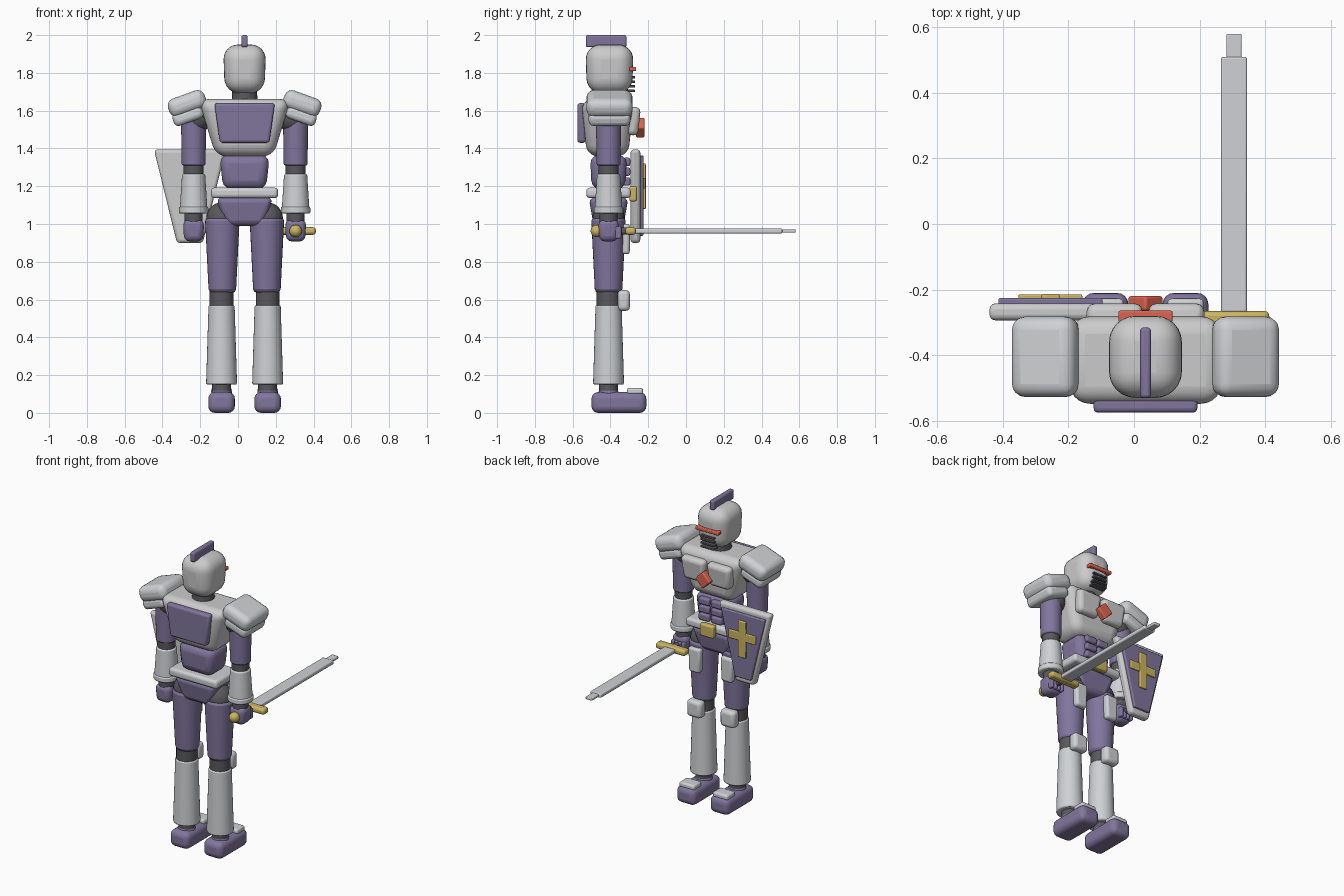
import bpy, bmesh, math
from mathutils import Vector

if "Cube" in bpy.data.objects:
    bpy.data.objects.remove(bpy.data.objects["Cube"])

ORIGIN = Vector((0.035, -0.41, 0))   # body axis; the figure's face looks toward +y


def material(name, rgb):
    m = bpy.data.materials.new(name)
    m.diffuse_color = (*rgb, 1)
    m.use_nodes = True
    m.node_tree.nodes["Principled BSDF"].inputs["Base Color"].default_value = m.diffuse_color
    return m


PURPLE = material("purple", (0.22, 0.18, 0.34))
DARK = material("dark_joint", (0.10, 0.10, 0.11))
LIGHT = material("light_plate", (0.62, 0.64, 0.66))
GOLD = material("gold", (0.60, 0.46, 0.12))
RED = material("red", (0.72, 0.13, 0.08))


def finish(name, bm, loc, mat, bevel, rot, seg=3):
    me = bpy.data.meshes.new(name)
    bm.to_mesh(me)
    bm.free()
    ob = bpy.data.objects.new(name, me)
    bpy.context.collection.objects.link(ob)
    ob.location = ORIGIN + Vector(loc)
    ob.rotation_euler = rot
    if mat:
        me.materials.append(mat)
    if bevel:
        b = ob.modifiers.new("bevel", "BEVEL")
        b.width, b.segments, b.limit_method = bevel, seg, 'ANGLE'
    bpy.ops.object.select_all(action='DESELECT')
    ob.select_set(True)
    bpy.context.view_layer.objects.active = ob
    bpy.ops.object.shade_smooth_by_angle(angle=math.radians(40))
    return ob


def box(name, loc, size, mat=None, bevel=0.01, base=(1, 1), rot=(0, 0, 0), seg=3):
    """Box whose bottom face is scaled by base."""
    bm = bmesh.new()
    bmesh.ops.create_cube(bm, size=1)
    for v in bm.verts:
        k = base if v.co.z < 0 else (1, 1)
        v.co = Vector((v.co.x * size[0] * k[0], v.co.y * size[1] * k[1], v.co.z * size[2]))
    return finish(name, bm, loc, mat, bevel, rot, seg)


def tube(name, x, y, z0, z1, r0, r1, mat=None, bevel=0.008):
    """Tapered vertical cylinder from z0 to z1."""
    bm = bmesh.new()
    bmesh.ops.create_cone(bm, cap_ends=True, segments=32, radius1=r0, radius2=r1, depth=z1 - z0)
    return finish(name, bm, (x, y, (z0 + z1) / 2), mat, bevel, (0, 0, 0), 2)


def ball(name, loc, r, mat):
    bm = bmesh.new()
    bmesh.ops.create_uvsphere(bm, u_segments=24, v_segments=14, radius=r)
    return finish(name, bm, loc, mat, 0, (0, 0, 0))


# torso
box("pelvis", (0, 0, 1.065), (0.30, 0.21, 0.15), PURPLE, 0.03, (0.68, 0.75))
box("belt", (0, 0, 1.165), (0.355, 0.235, 0.055), LIGHT, 0.018)
box("belt_buckle", (0, 0.13, 1.16), (0.10, 0.04, 0.08), GOLD, 0.01)
box("abdomen", (0, 0, 1.275), (0.265, 0.195, 0.18), PURPLE, 0.045, (0.86, 0.92))
for s in (-1, 1):
    for i in range(3):
        box("ab_plate", (s * 0.045, 0.095, 1.225 + i * 0.052), (0.078, 0.04, 0.044), PURPLE, 0.01)
box("chest", (0, -0.005, 1.51), (0.49, 0.28, 0.305), None, 0.06, (0.62, 0.78), seg=5)
for s in (-1, 1):
    box("pec_plate", (s * 0.094, 0.128, 1.545), (0.175, 0.07, 0.15), None, 0.025,
        (0.85, 1), (math.radians(-6), 0, 0))
box("chest_gem", (0, 0.168, 1.51), (0.078, 0.045, 0.078), RED, 0.008, rot=(0, math.pi / 4, 0))
box("back_plate", (0, -0.143, 1.535), (0.32, 0.045, 0.21), PURPLE, 0.014, (0.82, 1))

# head
tube("neck", 0, 0, 1.63, 1.71, 0.07, 0.065, DARK)
box("helmet", (0, 0.005, 1.82), (0.228, 0.255, 0.26), None, 0.08, (0.92, 0.94), seg=6)
box("crest", (0, -0.013, 1.968), (0.033, 0.215, 0.064), PURPLE, 0.01)
box("visor", (0, 0.128, 1.82), (0.165, 0.035, 0.022), RED, 0.005)
for i in range(4):
    box("mouth_vent", (0, 0.118, 1.705 + i * 0.024), (0.10, 0.045, 0.012), DARK, 0.003)

for s in (-1, 1):
    # leg
    lx = s * 0.122
    ball("hip_joint", (s * 0.118, 0, 1.03), 0.085, DARK)
    tube("thigh", s * 0.118, 0, 0.635, 1.035, 0.072, 0.092, PURPLE, 0.02)
    box("thigh_plate", (s * 0.118, 0.09, 0.92), (0.09, 0.045, 0.16), LIGHT, 0.015, (0.85, 1))
    tube("knee_joint", lx, 0, 0.55, 0.65, 0.063, 0.063, DARK)
    box("knee_pad", (lx, 0.08, 0.595), (0.105, 0.065, 0.11), LIGHT, 0.022)
    tube("shin", lx, 0, 0.15, 0.57, 0.082, 0.069, LIGHT)
    tube("ankle", lx, 0, 0.09, 0.16, 0.05, 0.05, DARK)
    ball("ankle_collar", (lx, 0, 0.095), 0.055, PURPLE)
    box("foot", (lx, 0.055, 0.055), (0.14, 0.29, 0.11), PURPLE, 0.035, seg=4)
    box("toe_plate", (lx, 0.14, 0.115), (0.11, 0.085, 0.035), LIGHT, 0.012)

    # arm
    ax = s * 0.27
    tilt = (0, s * math.radians(20), 0)
    box("pauldron_upper", (s * 0.305, 0.005, 1.638), (0.205, 0.245, 0.10), LIGHT, 0.04, rot=tilt, seg=4)
    box("pauldron_lower", (s * 0.30, 0.005, 1.573), (0.165, 0.22, 0.07), LIGHT, 0.025, rot=tilt)
    ball("shoulder_joint", (s * 0.25, 0, 1.56), 0.075, DARK)
    tube("upper_arm", ax, 0, 1.31, 1.58, 0.063, 0.067, PURPLE)
    tube("elbow_joint", ax, 0, 1.24, 1.33, 0.053, 0.053, DARK)
    tube("forearm", ax, 0, 1.08, 1.265, 0.073, 0.061, LIGHT)
    tube("cuff", ax, 0, 1.055, 1.092, 0.078, 0.078, LIGHT)
    tube("wrist", ax, 0, 0.99, 1.06, 0.048, 0.048, DARK)
    box("fist", (ax, 0, 0.965), (0.112, 0.11, 0.115), PURPLE, 0.03, (0.9, 0.9))
    for i in range(4):
        box("finger", (ax + (i - 1.5) * 0.025, 0.05, 0.955), (0.023, 0.035, 0.065), PURPLE, 0.008)

# sword, pointing forward from the fist
SX, SZ = 0.27, 0.963
box("sword_grip", (SX, 0.02, SZ), (0.035, 0.19, 0.035), DARK, 0.012)
ball("sword_pommel", (SX, -0.062, SZ), 0.033, GOLD)
box("sword_guard", (SX, 0.117, SZ), (0.215, 0.055, 0.04), GOLD, 0.015)
box("sword_blade", (SX, 0.53, SZ), (0.08, 0.78, 0.026), LIGHT, 0.007)
box("sword_tip", (SX, 0.95, SZ), (0.047, 0.08, 0.018), LIGHT, 0.005)

# shield in front of the other fist
HX = -0.29
box("shield_grip", (HX + 0.02, 0.08, 0.97), (0.04, 0.10, 0.03), DARK, 0.008)
box("shield", (HX, 0.142, 1.147), (0.38, 0.052, 0.495), None, 0.018, (0.36, 1))
box("shield_face", (HX, 0.172, 1.15), (0.32, 0.025, 0.425), PURPLE, 0.006, (0.36, 1))
box("shield_cross_upright", (HX, 0.188, 1.20), (0.056, 0.018, 0.24), GOLD, 0.005)
box("shield_cross_bar", (HX, 0.187, 1.215), (0.195, 0.016, 0.056), GOLD, 0.005)
